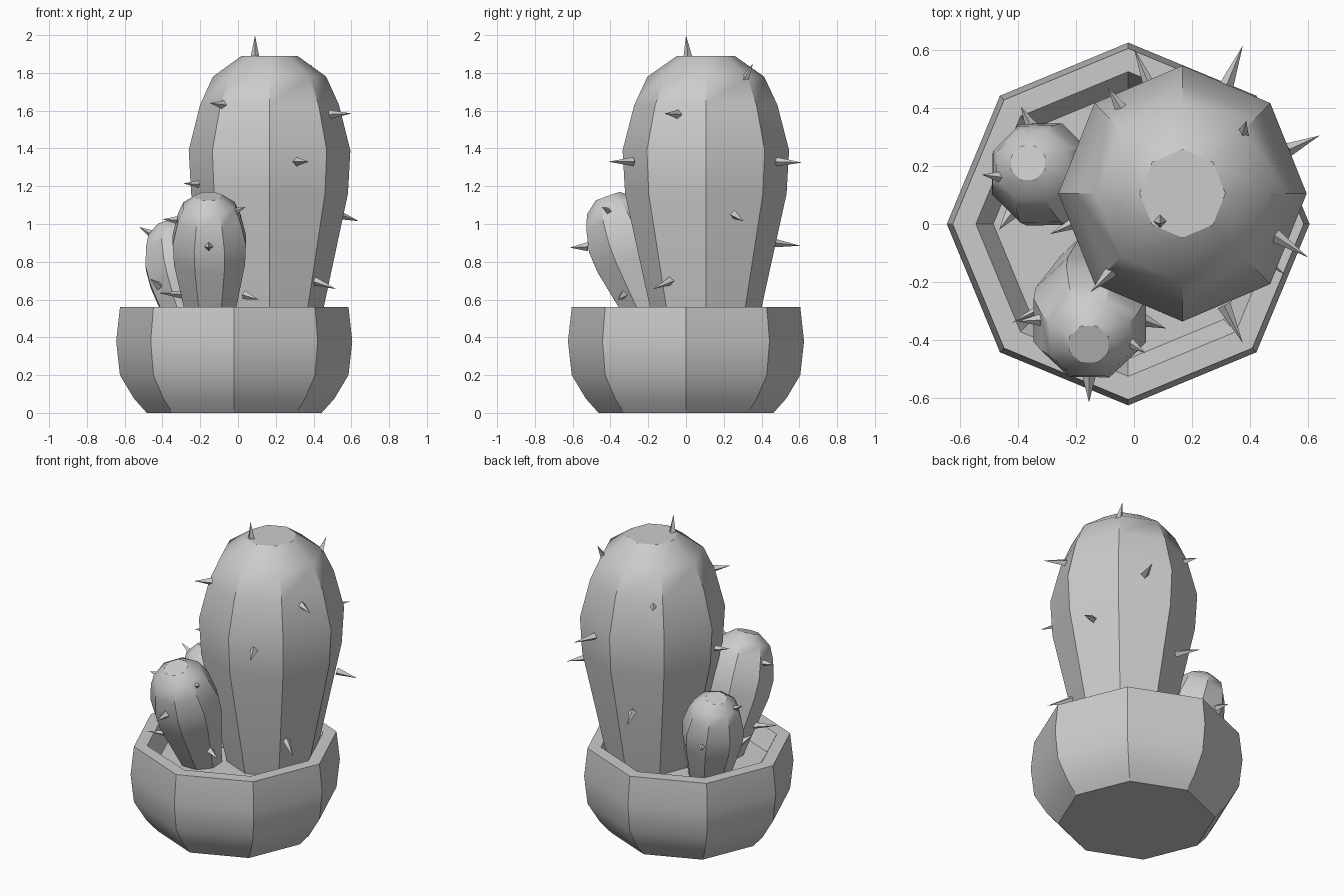
import bpy, bmesh, math
from mathutils import Vector, Matrix

if "Cube" in bpy.data.objects:
    bpy.data.objects.remove(bpy.data.objects["Cube"])


def make_object(name, bm, smooth=None):
    bmesh.ops.recalc_face_normals(bm, faces=bm.faces)
    me = bpy.data.meshes.new(name)
    bm.to_mesh(me)
    bm.free()
    ob = bpy.data.objects.new(name, me)
    bpy.context.collection.objects.link(ob)
    if smooth:
        bpy.ops.object.select_all(action='DESELECT')
        bpy.context.view_layer.objects.active = ob
        ob.select_set(True)
        bpy.ops.object.shade_smooth_by_angle(angle=math.radians(smooth))
    return ob


def lathe(name, profile, matrix, turn=0.0, smooth=30, sides=8):
    """Capped eight-sided body from (radius, height) rings."""
    bm = bmesh.new()
    rings = []
    for r, z in profile:
        rings.append([bm.verts.new((r * math.cos(turn + 2 * math.pi * i / sides),
                                    r * math.sin(turn + 2 * math.pi * i / sides), z))
                      for i in range(sides)])
    for a, b in zip(rings, rings[1:]):
        for i in range(sides):
            j = (i + 1) % sides
            bm.faces.new((a[i], a[j], b[j], b[i]))
    bm.faces.new(rings[0][::-1])
    bm.faces.new(rings[-1])
    bm.transform(matrix)
    return make_object(name, bm, smooth)


# Pot: outer wall, rim, inner wall and soil floor
pot = [(0.463, 0), (0.53, 0.075), (0.605, 0.20), (0.625, 0.38), (0.605, 0.56),
       (0.525, 0.56), (0.465, 0.45)]
lathe("pot", pot, Matrix.Translation((-0.02, 0, 0)))

# Cactus shape, measured downwards from the flat top
body = [(0.285, -1.34), (0.415, -0.73), (0.428, -0.50), (0.368, -0.26),
        (0.30, -0.11), (0.148, 0)]


def cactus(name, top, scale, lean, heading, turn, stretch=1.0, foot=0.42):
    tilt = Matrix.Rotation(lean, 4, Vector((-math.sin(heading), math.cos(heading), 0)))
    m = Matrix.Translation(top) @ tilt @ Matrix.Diagonal((scale, scale * stretch, scale, 1))
    # continue the lower taper into the soil
    depth = (top[2] - foot) / math.cos(lean) / scale
    r = 0.415 - (depth - 0.73) * (0.13 / 0.61)
    lathe(name, [(r, -depth)] + body[1:], m, turn)


E = math.pi / 8
cactus("large_cactus", (0.167, 0.105, 1.89), 1.0, 0, 0, 0, 1.03)
cactus("front_small_cactus", (-0.155, -0.415, 1.147), 0.49,
       math.radians(20), math.radians(-92), E)
cactus("left_small_cactus", (-0.365, 0.21, 1.01), 0.435,
       math.radians(15), math.radians(143), E)

# Spines: base point, tip point
spines = [
    # large cactus
    ((.09, .01, 1.88), (.09, 0, 2.0)),
    ((-.075, -.16, 1.63), (-.15, -.235, 1.64)),
    ((.485, -.04, 1.58), (.60, -.115, 1.585)),
    ((.53, .255, 1.05), (.64, .305, 1.015)),
    ((.31, -.28, 1.33), (.375, -.41, 1.33)),
    ((.32, .48, 1.33), (.375, .615, 1.325)),
    ((.373, .305, 1.755), (.387, .355, 1.85)),
    ((.06, .46, .90), (0, .605, .885)),
    ((-.19, .01, 1.21), (-.29, -.035, 1.215)),
    ((-.04, .39, 1.59), (-.09, .47, 1.60)),
    ((.40, -.08, .70), (.52, -.175, .655)),
    # front small cactus
    ((-.155, -.52, .88), (-.155, -.615, .875)),
    ((-.03, -.40, 1.06), (.04, -.445, 1.09)),
    ((.03, -.33, .625), (.11, -.36, .60)),
    ((-.28, -.27, .625), (-.42, -.34, .635)),
    ((-.31, -.33, 1.02), (-.40, -.335, 1.025)),
    # left small cactus
    ((-.42, .04, .67), (-.465, -.02, .71)),
    ((-.445, .16, .94), (-.525, .17, .985)),
    ((-.35, .33, .74), (-.39, .405, .75)),
]
bm = bmesh.new()
for base, tip in spines:
    base, tip = Vector(base), Vector(tip)
    d = tip - base
    m = Matrix.Translation((base + tip) / 2) @ d.to_track_quat('Z', 'Y').to_matrix().to_4x4()
    bmesh.ops.create_cone(bm, cap_ends=True, segments=4, radius1=0.024, radius2=0,
                          depth=d.length, matrix=m)
make_object("spines", bm)
